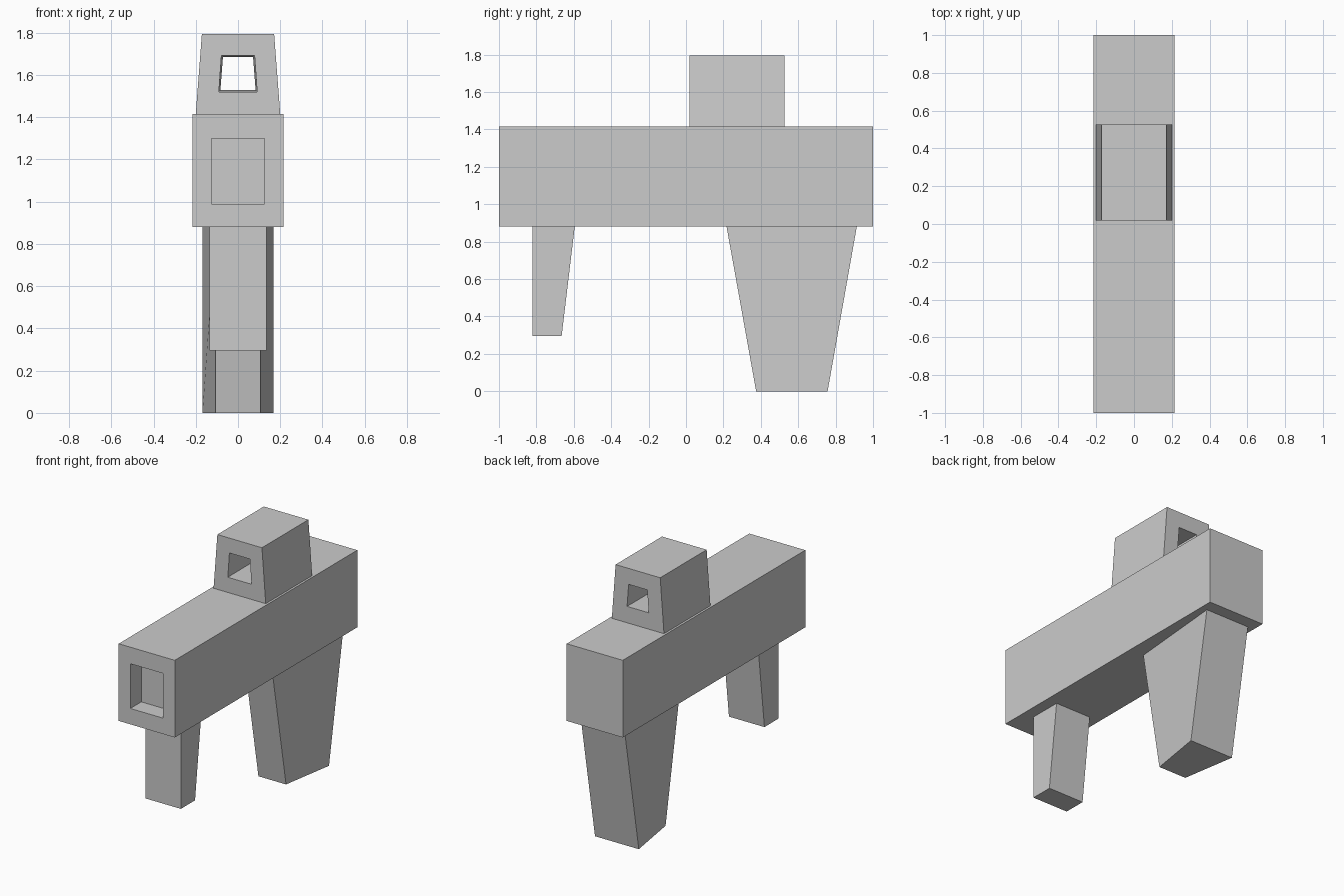
import bpy
import bmesh

if "Cube" in bpy.data.objects:
    bpy.data.objects.remove(bpy.data.objects["Cube"])


def ring(y0, y1, xa, xb, z):
    """Four corners at height z: half-width xa at the front y0, xb at the back y1."""
    return [(-xa, y0, z), (xa, y0, z), (xb, y1, z), (-xb, y1, z)]


def loft(name, a, b):
    """Closed solid between two four-cornered rings."""
    bm = bmesh.new()
    va = [bm.verts.new(p) for p in a]
    vb = [bm.verts.new(p) for p in b]
    bm.faces.new(va[::-1])
    bm.faces.new(vb)
    for i in range(4):
        j = (i + 1) % 4
        bm.faces.new((va[i], va[j], vb[j], vb[i]))
    bmesh.ops.recalc_face_normals(bm, faces=bm.faces)
    mesh = bpy.data.meshes.new(name)
    bm.to_mesh(mesh)
    bm.free()
    obj = bpy.data.objects.new(name, mesh)
    bpy.context.collection.objects.link(obj)
    return obj


def cut(obj, cutter):
    mod = obj.modifiers.new("cut", "BOOLEAN")
    mod.operation = "DIFFERENCE"
    mod.solver = "EXACT"
    mod.object = cutter
    cutter.hide_render = True
    bpy.context.view_layer.objects.active = obj
    bpy.ops.object.modifier_apply(modifier=mod.name)
    bpy.data.objects.remove(cutter)


# Long box body with a shallow square recess in the front end
body = loft("body", ring(-1, 1, 0.215, 0.215, 0.88), ring(-1, 1, 0.215, 0.215, 1.415))
cut(body, loft("recess_cutter", ring(-1.1, -0.88, 0.126, 0.126, 0.99),
               ring(-1.1, -0.88, 0.126, 0.126, 1.30)))

# Tapered sight housing with a through opening that narrows to the back
sight = loft("sight", ring(0.018, 0.527, 0.2, 0.2, 1.415), ring(0.018, 0.527, 0.171, 0.171, 1.795))


def opening(y, bottom, top, z0, z1):
    return [(-bottom, y, z0), (bottom, y, z0), (top, y, z1), (-top, y, z1)]


cut(sight, loft("opening_cutter", opening(0.0, 0.091, 0.079, 1.52, 1.692),
                opening(0.55, 0.083, 0.071, 1.529, 1.684)))

# Front grip: straight front, sloping back
loft("front_grip", ring(-0.82, -0.665, 0.136, 0.136, 0.295), ring(-0.82, -0.595, 0.136, 0.136, 0.88))

# Rear grip: tapers downwards and is narrower at the front
loft("rear_grip", ring(0.375, 0.757, 0.106, 0.168, 0.0), ring(0.217, 0.913, 0.106, 0.168, 0.88))
